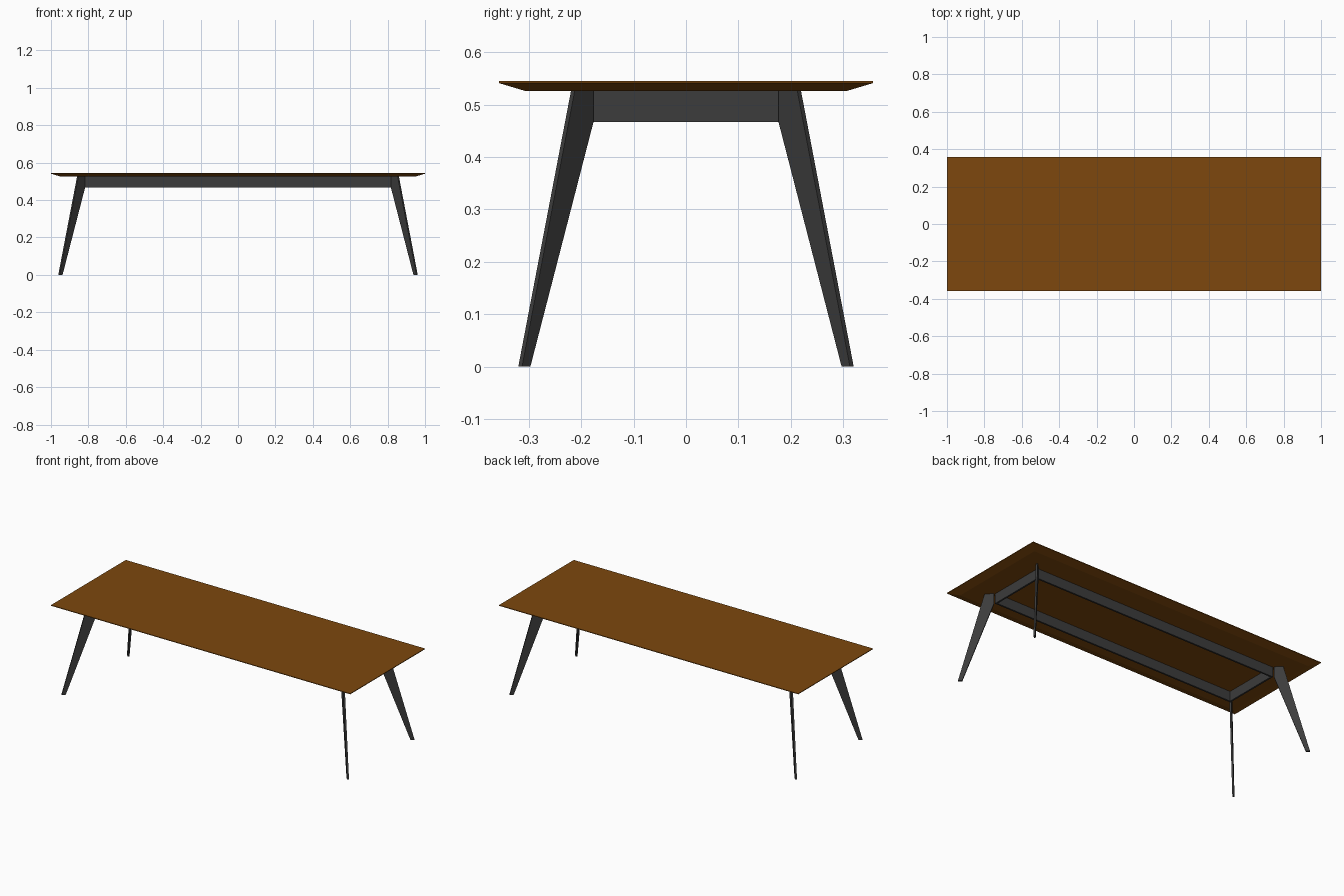
import bpy, bmesh
from mathutils import Vector

if "Cube" in bpy.data.objects:
    bpy.data.objects.remove(bpy.data.objects["Cube"])


def material(name, rgb):
    m = bpy.data.materials.new(name)
    m.diffuse_color = (*rgb, 1)
    m.use_nodes = True
    m.node_tree.nodes["Principled BSDF"].inputs["Base Color"].default_value = m.diffuse_color
    return m


WOOD = material("warm brown wood", (0.205, 0.064, 0.004))
METAL = material("charcoal metal", (0.045, 0.045, 0.045))


def loft(name, rings, mat, mirror=None):
    """Skin a stack of equal-sized point rings, cap both ends, optionally mirror."""
    bm = bmesh.new()
    loops = [[bm.verts.new(p) for p in ring] for ring in rings]
    n = len(loops[0])
    for a, b in zip(loops, loops[1:]):
        for i in range(n):
            j = (i + 1) % n
            bm.faces.new((a[i], a[j], b[j], b[i]))
    bm.faces.new(loops[0][::-1])
    bm.faces.new(loops[-1])
    bmesh.ops.recalc_face_normals(bm, faces=bm.faces)
    me = bpy.data.meshes.new(name)
    bm.to_mesh(me)
    bm.free()
    me.materials.append(mat)
    ob = bpy.data.objects.new(name, me)
    bpy.context.collection.objects.link(ob)
    if mirror:
        mod = ob.modifiers.new("Mirror", 'MIRROR')
        mod.use_axis = mirror
        mod.use_mirror_merge = False
    return ob


def rect(x0, x1, y0, y1, z):
    return [(x0, y0, z), (x1, y0, z), (x1, y1, z), (x0, y1, z)]


# Table top: thin edge, wide under-bevel
HX, HY, TOP, UNDER = 1.0, 0.357, 0.545, 0.526
loft("table_top", [rect(-HX + i, HX - i, -HY + i, HY - i, z)
                   for i, z in ((0.05, UNDER), (0, 0.541), (0, TOP))], WOOD)

# Splayed plate legs standing on the corner diagonals
OFF, T = 0.641, 0.010
profile = [(0.216, UNDER), (0.180, UNDER), (0.180, 0.467), (0.3005, 0), (0.3165, 0)]
side = Vector((1, -1, 0)).normalized() * T / 2
loft("legs", [[Vector((OFF + u, u, z)) + s * side for u, z in profile] for s in (-1, 1)],
     METAL, (True, True, False))

# Apron rails between the legs
RX, RY, RT = 0.818, 0.177, 0.010
LOW = 0.467
loft("long_rails", [rect(-RX, RX, RY - RT, RY, z) for z in (LOW, UNDER)],
     METAL, (False, True, False))
loft("end_rails", [rect(RX - RT, RX, -RY + RT, RY - RT, z) for z in (LOW, UNDER)],
     METAL, (True, False, False))
